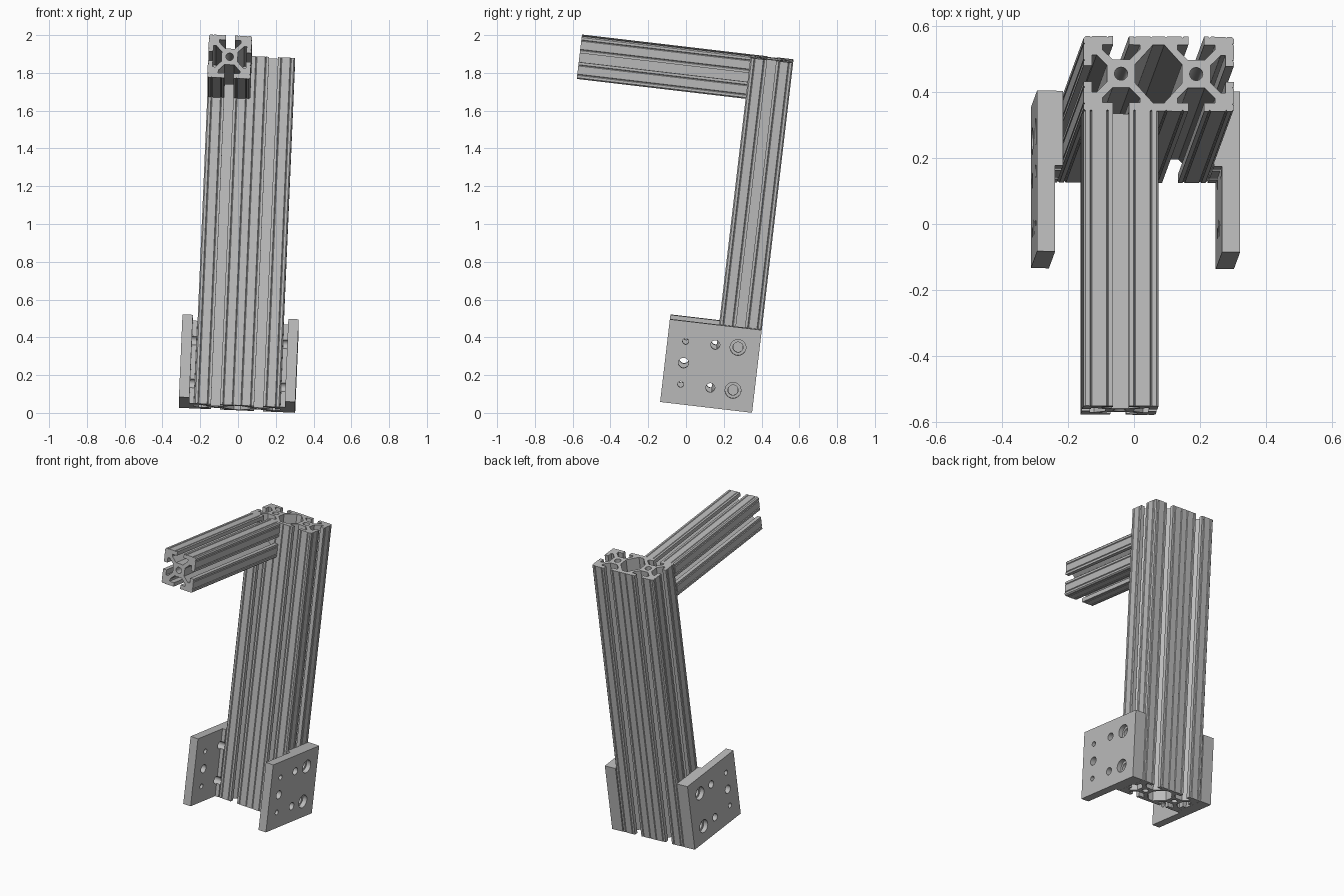
import bpy, bmesh, math
from mathutils import Matrix, Vector

cube = bpy.data.objects.get("Cube")
if cube:
    bpy.data.objects.remove(cube, do_unlink=True)

MM = 0.0057            # size of one profile millimetre
POST_LEN, ARM_LEN = 1.863, 0.90
HALF = 20 * MM
PLATE_H = 0.441
FRAME = (Matrix.Translation((-0.005, 0.238, 0.027))
         @ Matrix.Rotation(math.radians(-6.7), 4, 'X')
         @ Matrix.Rotation(math.radians(2.45), 4, 'Y'))

metal = bpy.data.materials.new("aluminium_grey")
metal.use_nodes = True
GREY = (0.5, 0.5, 0.5, 1)
metal.diffuse_color = GREY
metal.node_tree.nodes["Principled BSDF"].inputs["Base Color"].default_value = GREY


def evaluated_mesh(obj):
    bpy.context.view_layer.update()
    deps = bpy.context.evaluated_depsgraph_get()
    return bpy.data.meshes.new_from_object(obj.evaluated_get(deps))


def add_object(name, mesh, matrix):
    mesh.name = name
    mesh.materials.clear()
    mesh.materials.append(metal)
    obj = bpy.data.objects.new(name, mesh)
    bpy.context.collection.objects.link(obj)
    obj.matrix_world = matrix
    bpy.ops.object.select_all(action='DESELECT')
    obj.select_set(True)
    bpy.context.view_layer.objects.active = obj
    bpy.ops.object.shade_smooth_by_angle(angle=math.radians(30))
    return obj


def circle(cx, cy, r, n=24):
    return [(cx + r * math.cos(i * math.tau / n), cy + r * math.sin(i * math.tau / n))
            for i in range(n)]


def extrude_loops(loops, length):
    """Fill closed 2D loops (inner ones become holes) and extrude them from z = 0."""
    curve = bpy.data.curves.new("section", 'CURVE')
    curve.dimensions = '2D'
    curve.fill_mode = 'BOTH'
    curve.extrude = length / 2
    for loop in loops:
        spline = curve.splines.new('POLY')
        spline.points.add(len(loop) - 1)
        for point, (x, y) in zip(spline.points, loop):
            point.co = (x, y, 0, 1)
        spline.use_cyclic_u = True
    temp = bpy.data.objects.new("section", curve)
    bpy.context.collection.objects.link(temp)
    mesh = evaluated_mesh(temp)
    bpy.data.objects.remove(temp, do_unlink=True)
    mesh.transform(Matrix.Translation((0, 0, length / 2)))
    bm = bmesh.new()
    bm.from_mesh(mesh)
    bmesh.ops.remove_doubles(bm, verts=bm.verts, dist=1e-5)
    bmesh.ops.recalc_face_normals(bm, faces=bm.faces)
    bm.to_mesh(mesh)
    bm.free()
    return mesh


# Half of one T-slot as (distance from slot centre, depth), with two face grooves
HALF_SLOT = [(16.6, 0), (16, 0.7), (15.4, 0), (7.8, 0), (7.2, 0.7), (6.6, 0),
             (4.2, 0), (4.2, 4.5), (10, 4.5), (10, 7), (4.5, 12.5)]


def slot_profile(cells):
    """Outline, bores and hollows of a T-slot bar made of square cells side by side."""
    hw = 20 * cells
    outline = []
    sides = [((-hw, -20), (1, 0), cells), ((hw, -20), (0, 1), 1),
             ((hw, 20), (-1, 0), cells), ((-hw, 20), (0, -1), 1)]
    for corner, along, count in sides:
        a = Vector(along)
        inward = Vector((-a.y, a.x))
        pts = [(1.2, 0)]
        for i in range(count):
            c = 20 + 40 * i
            pts += [(c - t, d) for t, d in HALF_SLOT]
            pts += [(c + t, d) for t, d in reversed(HALF_SLOT)]
        pts.append((40 * count - 1.2, 0))
        outline += [tuple(Vector(corner) + a * t + inward * d) for t, d in pts]
    loops = [outline]
    for i in range(cells):
        loops.append(circle(-hw + 20 + 40 * i, 0, 3.5))
    for i in range(cells - 1):
        c = -hw + 40 * (i + 1)
        quarter = [(12.5, 5), (3, 15.5)]
        loops.append([(c + x, y) for x, y in quarter]
                     + [(c - x, y) for x, y in reversed(quarter)]
                     + [(c - x, -y) for x, y in quarter]
                     + [(c + x, -y) for x, y in reversed(quarter)])
    return [[(x * MM, y * MM) for x, y in loop] for loop in loops]


# Upright double post and single arm, flush at the top
add_object("upright_post", extrude_loops(slot_profile(2), POST_LEN), FRAME)
arm_place = (Matrix.Translation((-HALF, -HALF, POST_LEN - HALF))
             @ Matrix.Rotation(math.radians(90), 4, 'X'))
add_object("horizontal_arm", extrude_loops(slot_profile(1), ARM_LEN), FRAME @ arm_place)


# Side plates: stepped section, drilled and counterbored
OUTER, INNER, PAD = 0.308, 0.253, 0.2285
FRONT, BACK = -0.376, HALF
LOW, HIGH = 0.106, 0.335
DRILLED = [(y, z, r) for z in (LOW, HIGH)
           for y, r in ((0, 0.027), (-0.121, 0.024), (-0.279, 0.016))]
DRILLED.append((-0.277, PLATE_H / 2, 0.027))
COUNTERBORES = [(0, z, 0.042) for z in (LOW, HIGH)]


def cutter(holes, side, x0, x1):
    bm = bmesh.new()
    for y, z, r in holes:
        place = (Matrix.Translation((side * (x0 + x1) / 2, y, z))
                 @ Matrix.Rotation(math.radians(90), 4, 'Y'))
        bmesh.ops.create_cone(bm, cap_ends=True, segments=28, radius1=r, radius2=r,
                              depth=x1 - x0, matrix=place)
    mesh = bpy.data.meshes.new("drill")
    bm.to_mesh(mesh)
    bm.free()
    obj = bpy.data.objects.new("drill", mesh)
    bpy.context.collection.objects.link(obj)
    obj.hide_render = True
    return obj


def side_plate(name, side):
    section = [(OUTER, FRONT), (OUTER, BACK), (PAD, BACK),
               (PAD, -HALF), (INNER, -HALF), (INNER, FRONT)]
    mesh = extrude_loops([[(side * x, y) for x, y in section]], PLATE_H)
    body = bpy.data.objects.new("blank", mesh)
    bpy.context.collection.objects.link(body)
    drills = [cutter(DRILLED, side, 0.2, 0.35),
              cutter(COUNTERBORES, side, OUTER - 0.03, 0.36)]
    for drill in drills:
        mod = body.modifiers.new("drill", 'BOOLEAN')
        mod.operation = 'DIFFERENCE'
        mod.solver = 'EXACT'
        mod.object = drill
    result = evaluated_mesh(body)
    for obj in [body] + drills:
        bpy.data.objects.remove(obj, do_unlink=True)
    add_object(name, result, FRAME)


side_plate("left_plate", 1)
side_plate("right_plate", -1)
